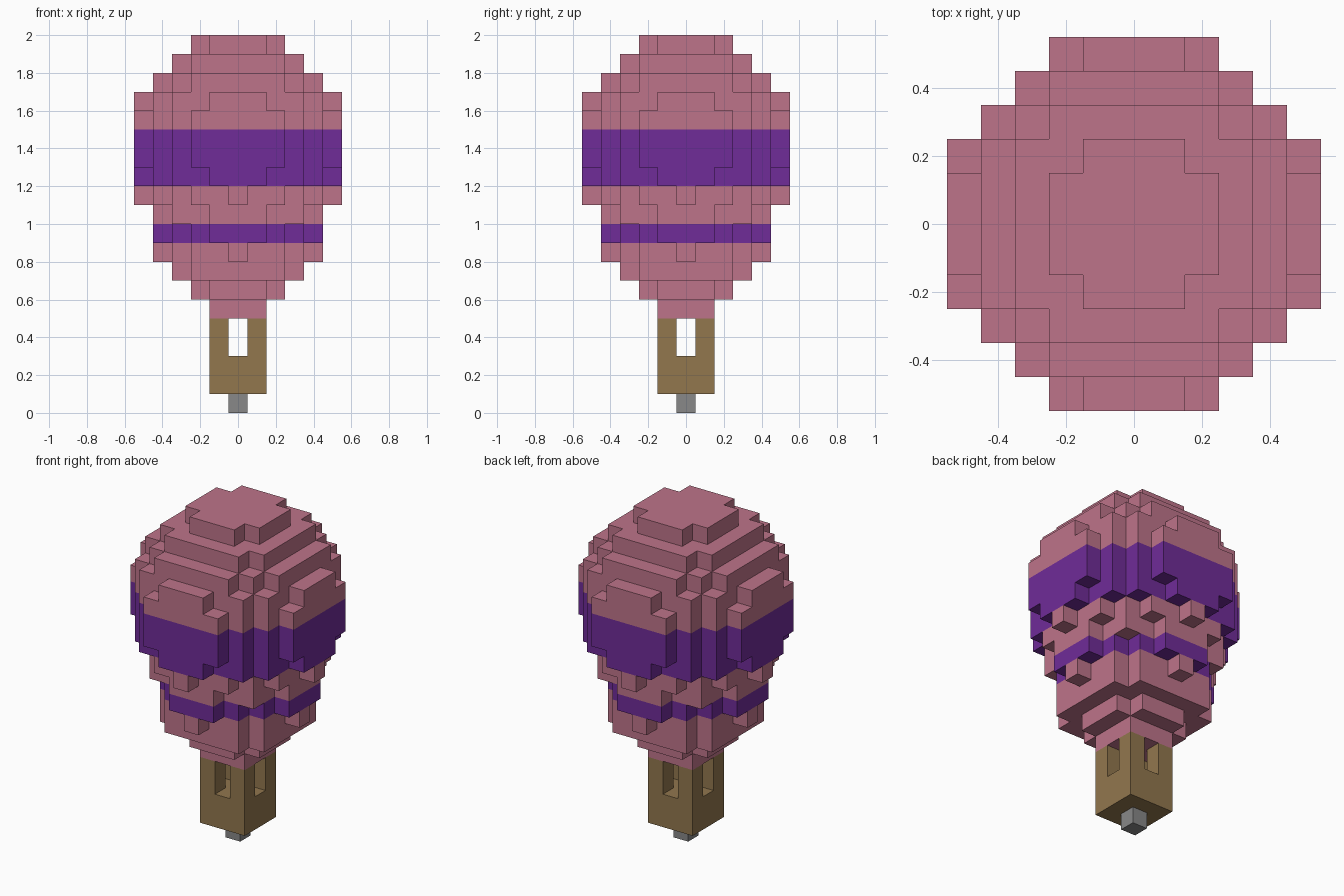
import bpy
import bmesh
import math
from mathutils import Vector

cube = bpy.data.objects.get("Cube")
if cube:
    bpy.data.objects.remove(cube, do_unlink=True)

S = 0.1  # block size


def make_material(name, rgb):
    mat = bpy.data.materials.new(name)
    mat.use_nodes = True
    color = (*rgb, 1.0)
    mat.diffuse_color = color
    mat.node_tree.nodes["Principled BSDF"].inputs["Base Color"].default_value = color
    return mat


pink = make_material("dusty_pink", (0.515, 0.174, 0.254))
purple = make_material("purple", (0.162, 0.025, 0.314))
brown = make_material("basket_brown", (0.287, 0.184, 0.076))
gray = make_material("gray", (0.246, 0.246, 0.246))


def layer(level, half_widths):
    """Blocks of one symmetric layer: half width of each row outward from the middle."""
    cells = set()
    for row, width in enumerate(half_widths):
        for x in range(-width, width + 1):
            cells |= {(x, row, level), (x, -row, level)}
    return cells


# Balloon envelope: rounded layers from the neck up to the crown
profile = [
    [1, 1],
    [2, 2, 1],
    [3, 3, 3, 2],
    [4, 3, 3, 2, 0],
    [4, 4, 3, 2, 1],
    [4, 4, 3, 3, 1],
    [5, 4, 4, 3, 2, 0],
    [5, 5, 4, 4, 3, 1],
    [5, 5, 5, 4, 3, 2],
    [5, 5, 5, 4, 3, 2],
    [5, 5, 5, 4, 3, 2],
    [5, 5, 4, 4, 3, 1],
    [4, 4, 4, 3, 2],
    [3, 3, 3, 2],
    [2, 2, 1],
]
envelope = set().union(*(layer(i + 5, w) for i, w in enumerate(profile)))

# Basket: solid floor with four corner posts
basket = layer(1, [1, 1]) | layer(2, [1, 1])
basket |= {(x, y, z) for x in (-1, 1) for y in (-1, 1) for z in (3, 4)}

# Small foot under the basket
foot = layer(0, [0])

solid = envelope | basket | foot
DIRECTIONS = [Vector(d) for d in
              ((1, 0, 0), (-1, 0, 0), (0, 1, 0), (0, -1, 0), (0, 0, 1), (0, 0, -1))]


def build(name, cells, materials, stripes=()):
    """Skin the blocks with outer faces only, then merge flat areas."""
    bm = bmesh.new()
    for cell in sorted(cells):
        center = Vector(cell) + Vector((0, 0, 0.5))
        for n in DIRECTIONS:
            if tuple(int(c + d) for c, d in zip(cell, n)) in solid:
                continue
            u = Vector((n.y, n.z, n.x))
            v = n.cross(u)
            corners = [center + (n + a * u + b * v) / 2
                       for a, b in ((-1, -1), (1, -1), (1, 1), (-1, 1))]
            face = bm.faces.new([bm.verts.new(p * S) for p in corners])
            face.material_index = 1 if cell[2] in stripes else 0
    bmesh.ops.remove_doubles(bm, verts=bm.verts[:], dist=S / 100)
    bmesh.ops.dissolve_limit(bm, angle_limit=math.radians(1), verts=bm.verts[:],
                             edges=bm.edges[:], delimit={'MATERIAL'})
    mesh = bpy.data.meshes.new(name)
    bm.to_mesh(mesh)
    bm.free()
    for mat in materials:
        mesh.materials.append(mat)
    bpy.context.collection.objects.link(bpy.data.objects.new(name, mesh))


build("balloon_envelope", envelope, [pink, purple], stripes=(9, 12, 13, 14))
build("basket", basket, [brown])
build("foot", foot, [gray])
